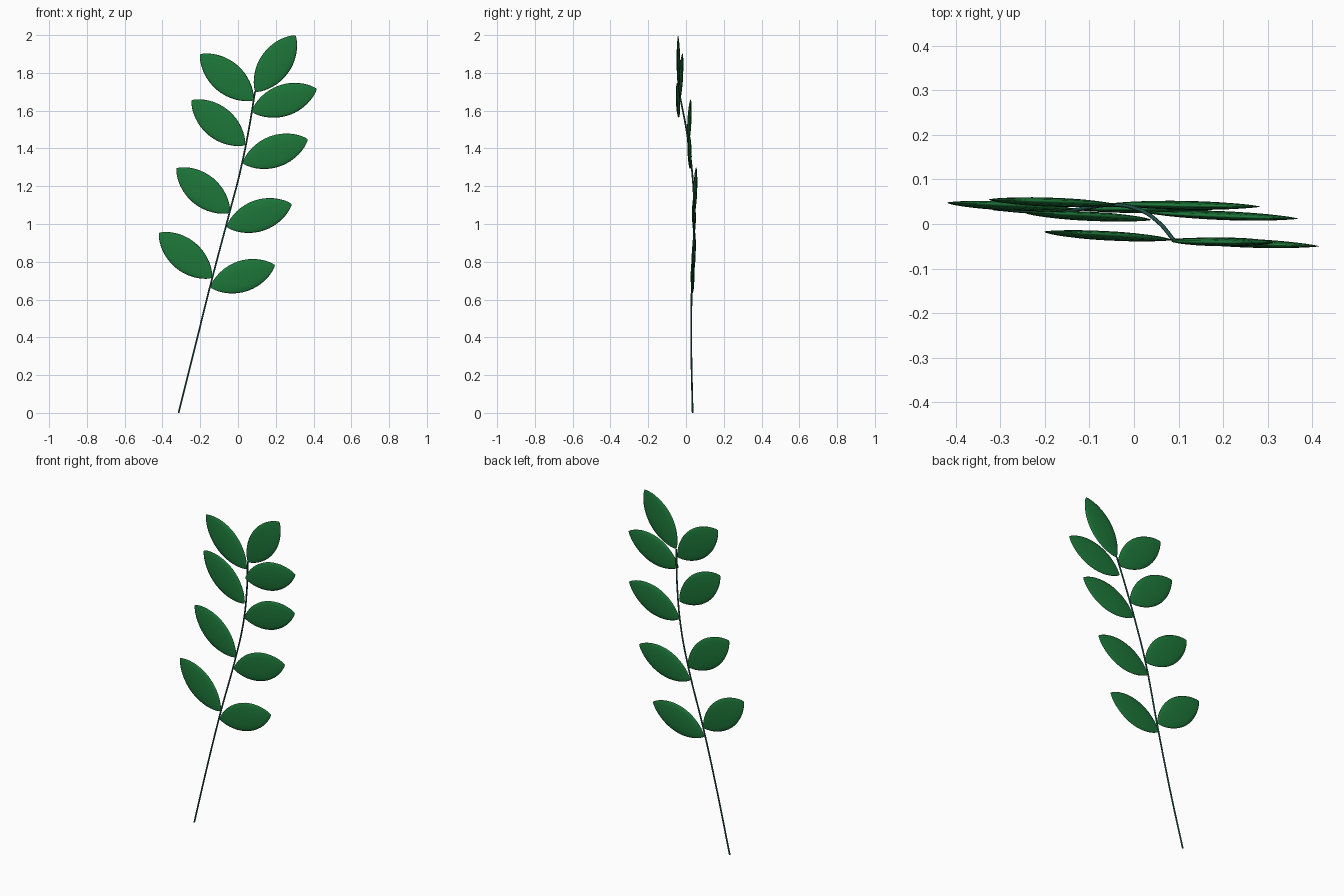
import bpy, bmesh, math
from mathutils import Vector

if "Cube" in bpy.data.objects:
    bpy.data.objects.remove(bpy.data.objects["Cube"])


def material(name, color):
    m = bpy.data.materials.new(name)
    m.diffuse_color = color
    m.use_nodes = True
    m.node_tree.nodes["Principled BSDF"].inputs["Base Color"].default_value = m.diffuse_color
    return m


leaf_mat = material("leaf green", (0.012, 0.18, 0.04, 1))
stem_mat = material("stem teal", (0.02, 0.11, 0.09, 1))


def make_leaf(name, base, tip, thick=0.01, rows=20, sides=16):
    """Thin pillow-shaped leaf swept from base to tip."""
    base, tip = Vector(base), Vector(tip)
    axis = tip - base
    length = axis.length
    side = axis.cross(Vector((0, -1, 0))).normalized()
    normal = axis.cross(side).normalized()
    bm = bmesh.new()
    first, last = bm.verts.new(base), bm.verts.new(tip)
    rings = []
    for i in range(1, rows):
        t = 0.5 - 0.5 * math.cos(math.pi * i / rows)
        shape = (4 * t * (1 - t)) ** 0.8
        w, h = 0.228 * length * shape, thick * shape
        rings.append([bm.verts.new(base + axis * t
                                   + side * w * math.cos(2 * math.pi * k / sides)
                                   + normal * h * math.sin(2 * math.pi * k / sides))
                      for k in range(sides)])
    for k in range(sides):
        n = (k + 1) % sides
        bm.faces.new((first, rings[0][n], rings[0][k]))
        bm.faces.new((last, rings[-1][k], rings[-1][n]))
        for a, b in zip(rings, rings[1:]):
            bm.faces.new((a[k], a[n], b[n], b[k]))
    bmesh.ops.recalc_face_normals(bm, faces=bm.faces)
    for f in bm.faces:
        f.smooth = True
    me = bpy.data.meshes.new(name)
    bm.to_mesh(me)
    bm.free()
    me.materials.append(leaf_mat)
    bpy.context.collection.objects.link(bpy.data.objects.new(name, me))


# Stem: thin round tube along a gentle curve
points = [(-0.315, 0.035, 0), (-0.225, 0.028, 0.36), (-0.14, 0.031, 0.70),
          (-0.045, 0.043, 1.06), (0.012, 0.032, 1.28), (0.057, 0.002, 1.50),
          (0.09, -0.037, 1.70)]
curve = bpy.data.curves.new("stem", "CURVE")
curve.dimensions = "3D"
curve.bevel_depth = 0.0045
curve.bevel_resolution = 2
curve.use_fill_caps = True
spline = curve.splines.new("BEZIER")
spline.bezier_points.add(len(points) - 1)
for bp, p in zip(spline.bezier_points, points):
    bp.co = p
    bp.handle_left_type = bp.handle_right_type = "AUTO"
curve.materials.append(stem_mat)
bpy.context.collection.objects.link(bpy.data.objects.new("stem", curve))

# Leaves: (base, tip) pairs on each side of the stem
left = [((-0.138, 0.033, 0.715), (-0.418, 0.048, 0.953)),
        ((-0.043, 0.043, 1.06), (-0.325, 0.055, 1.295)),
        ((0.037, 0.009, 1.418), (-0.245, 0.026, 1.655)),
        ((0.082, -0.036, 1.655), (-0.20, -0.017, 1.898))]
right = [((-0.146, 0.034, 0.665), (0.195, 0.035, 0.782)),
         ((-0.06, 0.045, 0.985), (0.284, 0.039, 1.105)),
         ((0.025, 0.026, 1.322), (0.369, 0.012, 1.448)),
         ((0.073, -0.035, 1.595), (0.416, -0.05, 1.715))]
for i in range(4):
    make_leaf(f"left_leaf_{i + 1}", *left[i])
    make_leaf(f"right_leaf_{i + 1}", *right[i])

# Single leaf at the top end
make_leaf("end_leaf", (0.092, -0.038, 1.70), (0.304, -0.042, 1.998))
